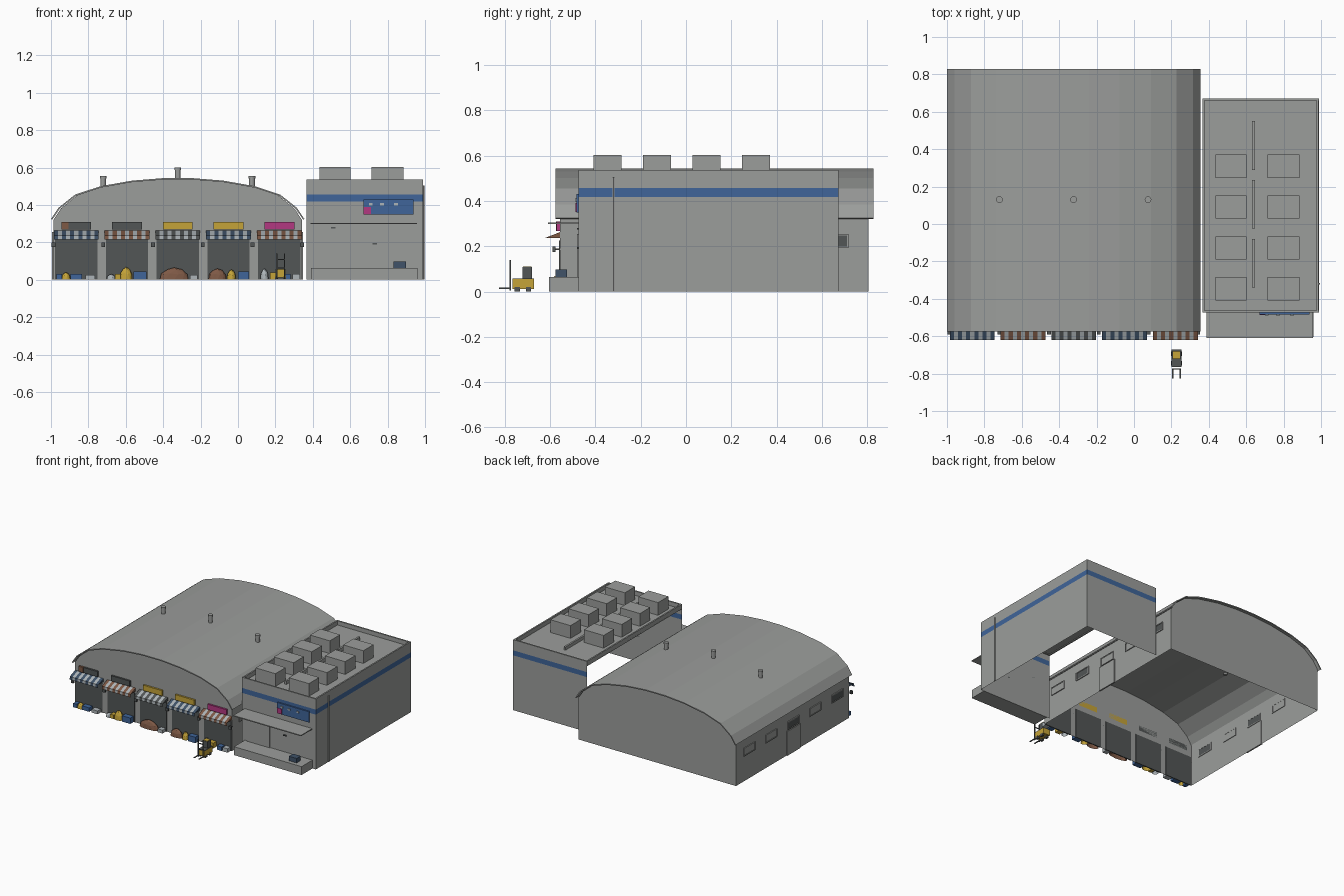
import bpy, bmesh, math

cube = bpy.data.objects.get("Cube")
if cube:
    bpy.data.objects.remove(cube)


def material(name, r, g, b):
    m = bpy.data.materials.new(name)
    m.use_nodes = True
    m.diffuse_color = (r, g, b, 1)
    m.node_tree.nodes["Principled BSDF"].inputs["Base Color"].default_value = (r, g, b, 1)
    return m


GREY = material("concrete grey", .33, .34, .33)
DARK = material("dark grey", .085, .093, .093)
BLUE = material("blue", .05, .13, .32)
SLATE = material("slate blue", .05, .085, .14)
YELLOW = material("yellow", .56, .37, .04)
BROWN = material("brown", .21, .10, .06)
PINK = material("magenta", .45, .04, .22)
PALE = material("pale grey", .42, .46, .48)


def mesh_object(name, verts, faces, mats, indices=None):
    me = bpy.data.meshes.new(name)
    me.from_pydata(verts, [], faces)
    for m in mats:
        me.materials.append(m)
    if indices:
        for poly, i in zip(me.polygons, indices):
            poly.material_index = i
    ob = bpy.data.objects.new(name, me)
    bpy.context.scene.collection.objects.link(ob)
    return ob


def box(name, x, y, z, mat):
    """Box from (low, high) pairs on each axis."""
    v = [(a, b, c) for a in x for b in y for c in z]
    f = [(0, 1, 3, 2), (4, 6, 7, 5), (0, 4, 5, 1), (2, 3, 7, 6), (0, 2, 6, 4), (1, 5, 7, 3)]
    return mesh_object(name, v, f, [mat])


def cylinder(name, x, y, z, r, mat, sides=12):
    bm = bmesh.new()
    bmesh.ops.create_cone(bm, cap_ends=True, segments=sides, radius1=r, radius2=r, depth=z[1] - z[0])
    me = bpy.data.meshes.new(name)
    bm.to_mesh(me)
    bm.free()
    me.materials.append(mat)
    ob = bpy.data.objects.new(name, me)
    ob.location = (x, y, (z[0] + z[1]) / 2)
    bpy.context.scene.collection.objects.link(ob)


def heap(name, x, y, w, d, h, mat):
    """Faceted half dome standing on the ground."""
    bm = bmesh.new()
    bmesh.ops.create_icosphere(bm, subdivisions=2, radius=1)
    bmesh.ops.bisect_plane(bm, geom=bm.verts[:] + bm.edges[:] + bm.faces[:],
                           plane_co=(0, 0, 0), plane_no=(0, 0, -1), clear_outer=True)
    for v in bm.verts:
        v.co = (x + v.co.x * w / 2, y + v.co.y * d / 2, v.co.z * h)
    me = bpy.data.meshes.new(name)
    bm.to_mesh(me)
    bm.free()
    me.materials.append(mat)
    bpy.context.scene.collection.objects.link(bpy.data.objects.new(name, me))


# Hall: curved roof profile, gables and side walls, open underneath
MID, HALF = -.3225, .6775
half_arc = [(1, .325), (.94, .385), (.81, .455), (.61, .5), (.36, .53), (.12, .543)]
arc = [(MID - HALF * t, z) for t, z in half_arc] + [(MID + HALF * t, z) for t, z in reversed(half_arc)]
n = len(arc)
roof = mesh_object("hall_roof", [(x, y, z) for y in (-.575, .828) for x, z in arc],
                   [(i, i + 1, n + i + 1, n + i) for i in range(n - 1)], [GREY])
solid = roof.modifiers.new("thickness", "SOLIDIFY")
solid.thickness = .008
solid.offset = -1

XL, XR, YF, YB = MID - .664, MID + .664, -.557, .806
gable = [(XL, 0)] + [(MID + (x - MID) * .98, z - .004) for x, z in arc] + [(XR, 0)]
for name, y in (("hall_front_wall", YF), ("hall_back_wall", YB)):
    mesh_object(name, [(x, y, z) for x, z in gable], [tuple(range(len(gable)))], [GREY])
for name, x in (("hall_right_wall", XL), ("hall_left_wall", XR)):
    mesh_object(name, [(x, YF, 0), (x, YB, 0), (x, YB, .325), (x, YF, .325)], [(0, 1, 2, 3)], [GREY])

# Side windows with raised frames, and a door on each side
for side, wall, s in (("right", XL, -1), ("left", XR, 1)):
    for k in range(5):
        y = .65 - .265 * k
        dark = k in ((2, 4) if s < 0 else (0, 3))
        xs = sorted((wall - s * .003, wall + s * .004))
        box(f"{side}_window_{k}", xs, (y - .06, y + .06), (.198, .247), DARK if dark else GREY)
        fx = sorted((wall - s * .004, wall + s * .007))
        for z in (.192, .247):
            box(f"{side}_window_rail_{k}", fx, (y - .068, y + .068), (z, z + .007), GREY)
        for e in (-.068, .061):
            box(f"{side}_window_post_{k}", fx, (y + e, y + e + .007), (.192, .254), GREY)
    box(f"{side}_door", sorted((wall - s * .004, wall + s * .007)), (.04, .2), (0, .185), GREY)

# Roof vents
for x, top in ((-.72, .555), (-.3225, .6), (.075, .555)):
    cylinder("roof_vent", x, .13, (top - .07, top), .015, GREY)
    cylinder("roof_vent_cap", x, .13, (top - .014, top), .018, GREY)


# Market stalls: dark opening, striped awning, sign and goods
def awning(x0, x1, mat, stripes=11):
    rows = [(YF, .262), (-.62, .237), (-.621, .214)]
    verts = [(x0 + (x1 - x0) * i / stripes, y, z) for y, z in rows for i in range(stripes + 1)]
    w = stripes + 1
    faces = [(r * w + i, r * w + w + i, r * w + w + i + 1, r * w + i + 1)
             for r in range(2) for i in range(stripes)]
    idx = [i % 2 for r in range(2) for i in range(stripes)]
    verts += [(x0, YF, .237), (x1, YF, .237)]
    faces += [(0, w, 3 * w), (stripes, w + stripes, 3 * w + 1)]
    mesh_object("awning", verts, faces, [mat, PALE], idx + [0, 0])


# Goods: offset, width, height, colour, shape
goods = [
    [(-.055, .05, .04, YELLOW, 0), (.0, .06, .03, BLUE, 1), (.075, .05, .025, PALE, 1), (-.09, .03, .03, BLUE, 1)],
    [(-.085, .05, .03, PALE, 0), (-.005, .07, .068, YELLOW, 0), (.07, .07, .045, BLUE, 1), (-.05, .03, .03, YELLOW, 1)],
    [(-.02, .16, .065, BROWN, 0), (.085, .04, .025, PALE, 1)],
    [(-.06, .1, .06, BROWN, 0), (.015, .05, .055, YELLOW, 0), (.08, .06, .045, BLUE, 1)],
    [(-.08, .045, .06, PALE, 0), (-.03, .04, .04, YELLOW, 1), (.04, .04, .03, BLUE, 1), (.09, .04, .03, PALE, 1)],
]
awning_mats = [SLATE, BROWN, DARK, SLATE, BROWN]
sign_mats = [DARK, DARK, YELLOW, YELLOW, PINK]
PITCH = .2715
for k in range(5):
    c = -.865 + PITCH * k
    box(f"stall_opening_{k}", (c - .113, c + .113), (YF - .004, YF + .004), (0, .225), DARK)
    awning(c - .12, c + .12, awning_mats[k])
    box(f"stall_sign_{k}", (c - .08, c + .08), (-.571, YF), (.268, .309), sign_mats[k])
    for dx, w, h, mat, crate in goods[k]:
        if crate:
            box("crate", (c + dx - w / 2, c + dx + w / 2), (-.6, -.56), (0, h), mat)
        else:
            heap("produce_heap", c + dx, -.58, w, .05, h, mat)
box("sign_end_panel", (-.945, -.905), (-.573, YF), (.268, .309), BROWN)
for k in range(6):
    x = -.987 + .266 * k
    box("wall_lamp", (x - .01, x + .01), (-.59, -.575), (.175, .198), DARK)
    box("lamp_arm", (x - .003, x + .003), (-.576, YF), (.184, .19), DARK)

# Annex: three walls with a coloured band, open beside the hall
AX, AY, TOP = (.365, .988), (-.474, .672), .537
levels = [0, .418, .456, TOP]
plan = [(AX[0], AY[0]), (AX[1], AY[0]), (AX[1], AY[1]), (AX[0], AY[1])]
mesh_object("annex_walls", [(x, y, z) for z in levels for x, y in plan],
            [(r * 4 + i, r * 4 + i + 1, r * 4 + i + 5, r * 4 + i + 4) for r in range(3) for i in range(3)],
            [GREY, BLUE], [int(r == 1) for r in range(3) for i in range(3)])
mesh_object("annex_roof", [(x, y, .505) for x, y in plan], [(0, 1, 2, 3)], [GREY])
P = .012
for y in (AY[0], AY[1] - P):
    box("parapet", AX, (y + .0005, y + P - .0005), (.5, TOP), GREY)
for x in (AX[0], AX[1] - P):
    box("parapet", (x + .0005, x + P - .0005), AY, (.5, TOP), GREY)

# Rooftop units and pipes
for x in ((.435, .602), (.715, .884)):
    for k in range(4):
        y = .309 - .2185 * k
        box("rooftop_unit", x, (y - .062, y + .062), (.505, .602), GREY)
for y in (-.34, -.025, .29):
    box("roof_pipe", (.632, .646), (y, y + .26), (.505, .53), GREY)

# Annex front: platform, canopy, door, sign and fittings
box("loading_platform", (.39, .96), (-.605, AY[0]), (0, .064), GREY)
box("canopy", (.388, .958), (-.61, AY[0]), (.297, .304), GREY)
box("annex_door", (.41, .602), (AY[0] - .006, AY[0]), (.064, .253), GREY)
box("annex_sign", (.67, .937), (-.484, AY[0]), (.348, .43), BLUE)
box("annex_sign_block", (.67, .71), (-.487, -.484), (.35, .39), PINK)
for x in (.71, .77, .845):
    box("sign_lamp", (x - .01, x + .01), (-.49, -.484), (.398, .41), PALE)
for x, z in ((.51, .277), (.73, .192)):
    box("wall_fitting", (x - .012, x + .012), (-.482, AY[0]), (z - .004, z + .004), DARK)
box("platform_crate", (.832, .897), (-.575, -.525), (.064, .098), SLATE)
cylinder("drain_pipe", .991, -.32, (0, .505), .005, GREY, 8)

# Forklift parked in front
box("forklift_body", (.2, .255), (-.765, -.67), (.012, .055), YELLOW)
box("forklift_deck", (.2, .255), (-.765, -.67), (.055, .058), DARK)
box("forklift_cab", (.207, .248), (-.722, -.68), (.058, .108), DARK)
box("forklift_cab_roof", (.209, .246), (-.72, -.682), (.108, .111), YELLOW)
for x in (.207, .248):
    box("forklift_mast", (x - .003, x + .003), (-.779, -.772), (.005, .14), DARK)
    box("forklift_fork", (x - .004, x + .004), (-.826, -.775), (.012, .017), DARK)
    for y in (-.745, -.695):
        box("forklift_wheel", (x - .008, x + .008), (y - .012, y + .012), (0, .02), DARK)
for z in (.06, .105):
    box("forklift_crossbar", (.207, .248), (-.778, -.773), (z, z + .006), DARK)
